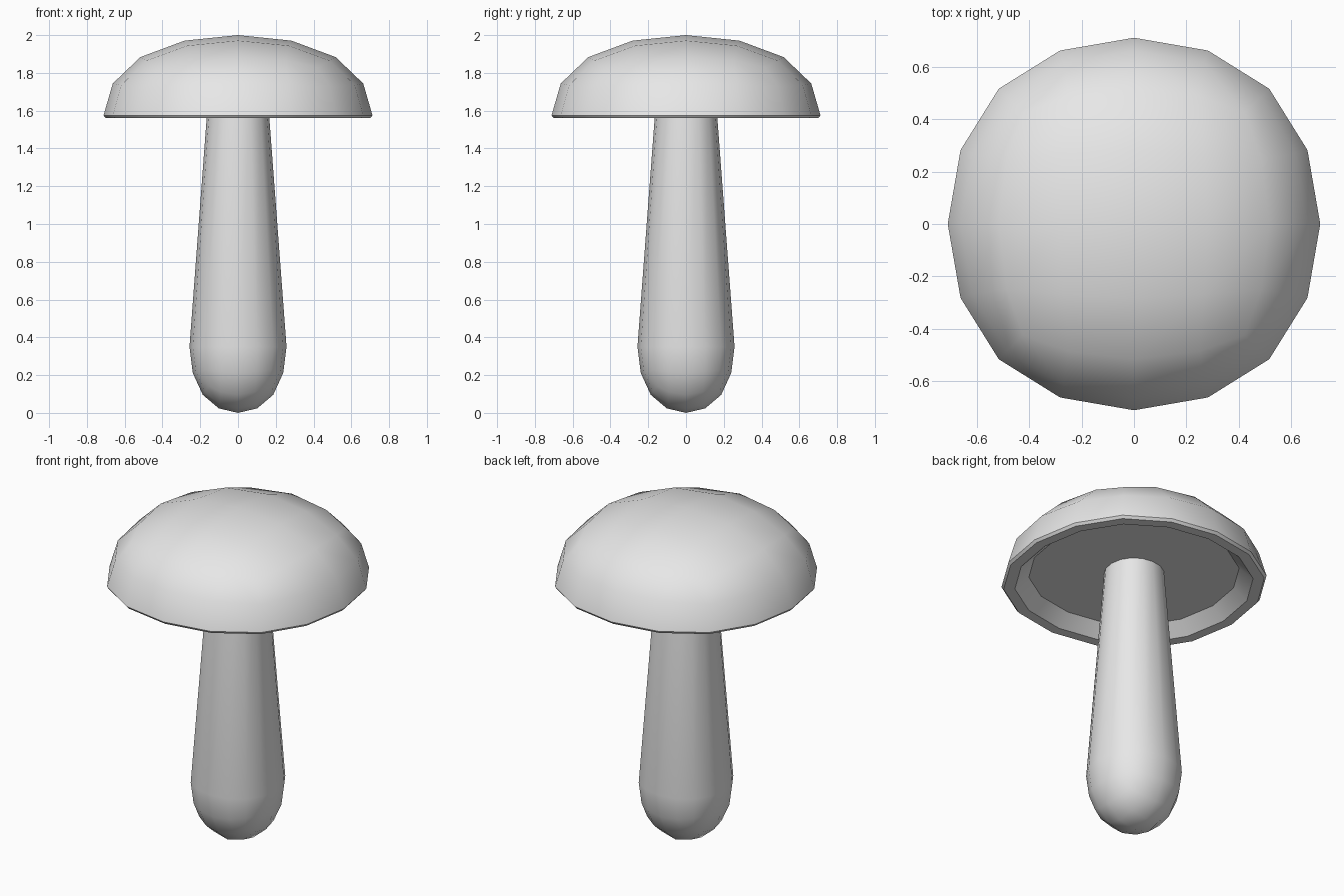
import bpy, bmesh, math

cube = bpy.data.objects.get("Cube")
if cube:
    bpy.data.objects.remove(cube, do_unlink=True)

grey = bpy.data.materials.new("light grey")
grey.use_nodes = True
colour = (0.8, 0.8, 0.8, 1)
grey.diffuse_color = colour
grey.node_tree.nodes["Principled BSDF"].inputs["Base Color"].default_value = colour


def rounded_cube_mesh():
    """A cube softened by two levels of subdivision."""
    bpy.ops.mesh.primitive_cube_add(size=2)
    ob = bpy.context.object
    ob.modifiers.new("round", 'SUBSURF').levels = 2
    bpy.ops.object.modifier_apply(modifier="round")
    return ob


def half_pod(name, radius, height, equator, up, rings):
    """Half of a rounded cube, its open edge extruded through (radius, z) rings."""
    ob = rounded_cube_mesh()
    ob.name = ob.data.name = name
    bm = bmesh.new()
    bm.from_mesh(ob.data)
    pole = max(v.co.z for v in bm.verts)
    bmesh.ops.delete(bm, geom=[v for v in bm.verts if v.co.z * up < -0.01],
                     context='VERTS')
    for v in bm.verts:
        v.co.x *= radius / pole
        v.co.y *= radius / pole
        v.co.z = equator + v.co.z * height / pole
    edges = [e for e in bm.edges if e.is_boundary]
    last = radius
    for r, z in rings:
        new = bmesh.ops.extrude_edge_only(bm, edges=edges)["geom"]
        edges = [g for g in new if isinstance(g, bmesh.types.BMEdge)]
        for v in (g for g in new if isinstance(g, bmesh.types.BMVert)):
            v.co.x *= r / last
            v.co.y *= r / last
            v.co.z = z
        last = r
    bmesh.ops.edgeloop_fill(bm, edges=edges)
    bmesh.ops.recalc_face_normals(bm, faces=bm.faces)
    bm.to_mesh(ob.data)
    bm.free()
    ob.data.materials.append(grey)
    bpy.ops.object.shade_smooth_by_angle(angle=math.radians(40))
    return ob


# Domed cap with a thin rim and a recessed underside
half_pod("mushroom_cap", 0.712, 0.425, 1.575, 1,
         [(0.70, 1.56), (0.64, 1.56), (0.565, 1.63)])

# Tapering stem with a round foot
half_pod("mushroom_stem", 0.257, 0.35, 0.35, -1, [(0.16, 1.64)])
